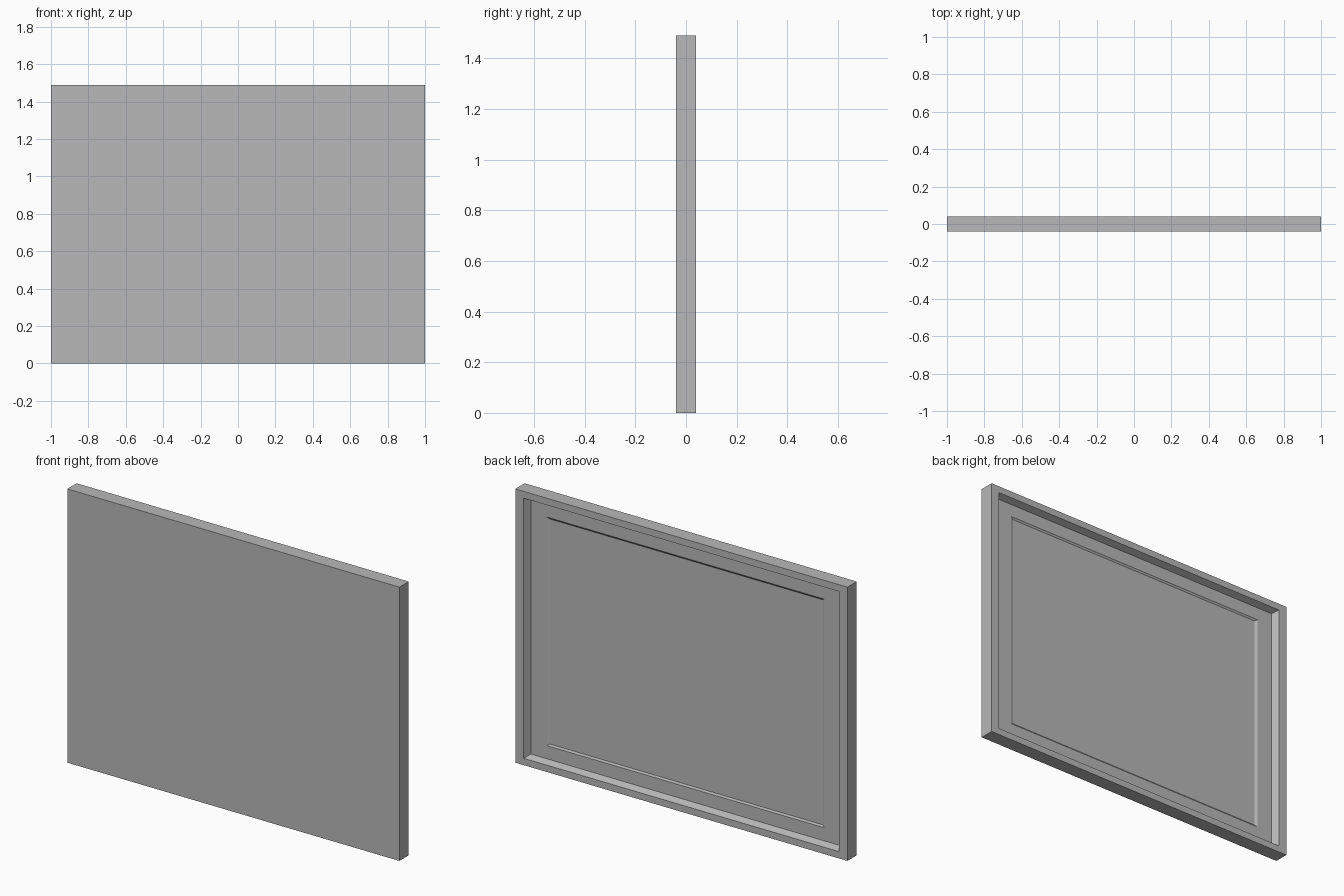
import bpy
import bmesh

old = bpy.data.objects.get("Cube")
if old:
    bpy.data.objects.remove(old, do_unlink=True)

WIDTH, DEPTH, HEIGHT = 2.0, 0.08, 1.49

# Plain grey finish
grey = bpy.data.materials.new("plain_grey")
grey.use_nodes = True
colour = (0.48, 0.48, 0.48, 1)
grey.diffuse_color = colour
bsdf = next(n for n in grey.node_tree.nodes if n.type == 'BSDF_PRINCIPLED')
bsdf.inputs["Base Color"].default_value = colour

bm = bmesh.new()


def ring(margin, y):
    """Rectangle whose margins keep the proportions of the panel."""
    s = 1 - margin / (WIDTH / 2)
    x, h = s * WIDTH / 2, s * HEIGHT / 2
    mid = HEIGHT / 2
    return [bm.verts.new((px, y, mid + pz))
            for px, pz in ((-x, -h), (x, -h), (x, h), (-x, h))]


# Front face, outer sides, back rim, sloped recess, ledge, sunken centre panel
back = DEPTH / 2
steps = [(0, -back), (0, back), (0.05, back), (0.069, back - 0.036),
         (0.165, back - 0.036), (0.178, back - 0.043)]
rings = [ring(*step) for step in steps]
for a, b in zip(rings, rings[1:]):
    for i in range(4):
        j = (i + 1) % 4
        bm.faces.new((a[i], a[j], b[j], b[i]))
bm.faces.new(rings[0])
bm.faces.new(rings[-1])
bmesh.ops.recalc_face_normals(bm, faces=bm.faces[:])

mesh = bpy.data.meshes.new("framed_panel")
bm.to_mesh(mesh)
bm.free()
mesh.materials.append(grey)
panel = bpy.data.objects.new("framed_panel", mesh)
bpy.context.collection.objects.link(panel)
